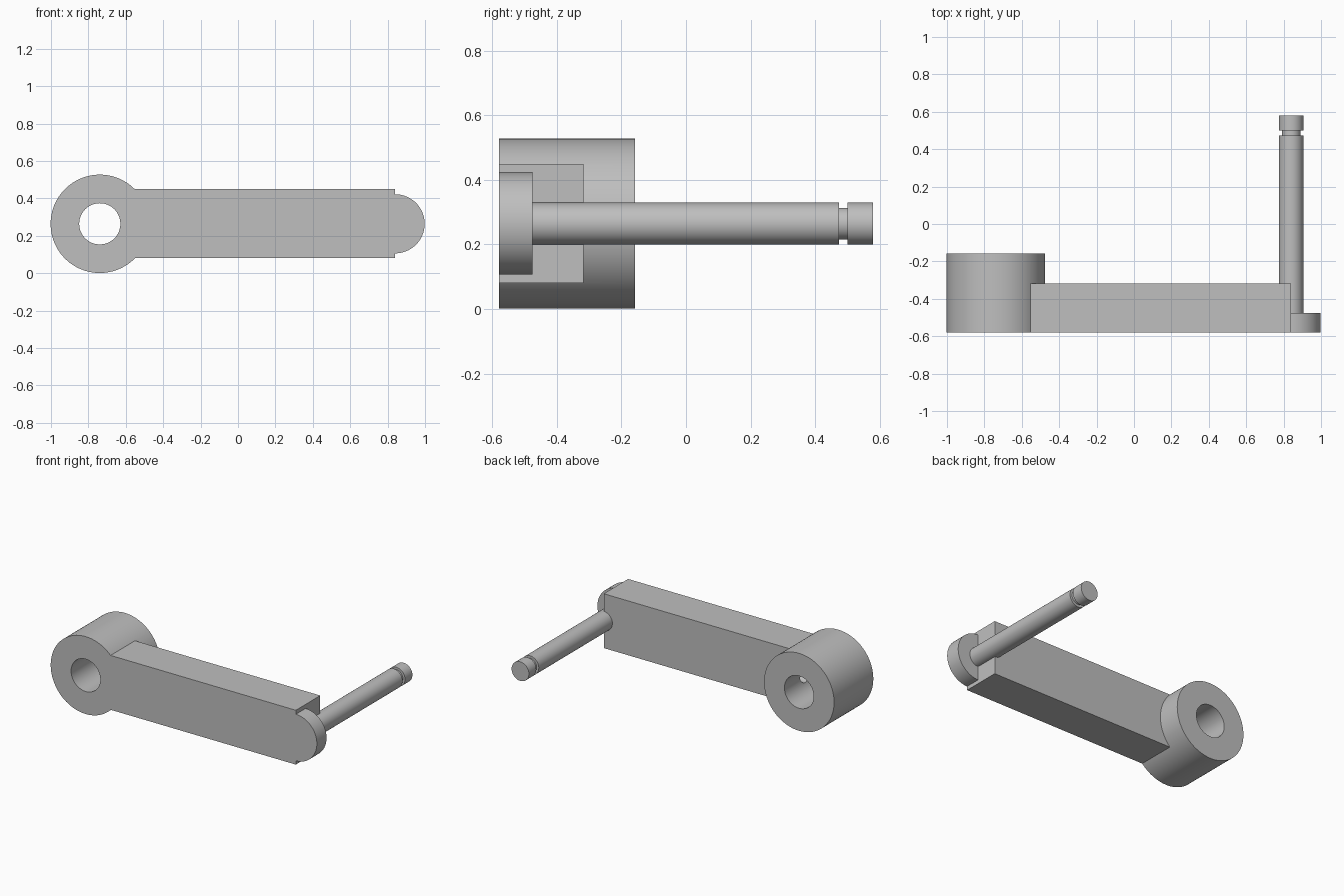
import bpy
import bmesh
import math
from mathutils import Matrix, Vector

cube = bpy.data.objects.get("Cube")
if cube:
    bpy.data.objects.remove(cube, do_unlink=True)

steel = bpy.data.materials.new("plain grey metal")
steel.use_nodes = True
grey = (0.52, 0.52, 0.52, 1)
steel.diffuse_color = grey
steel.node_tree.nodes["Principled BSDF"].inputs["Base Color"].default_value = grey

AXIS_Z = 0.264            # shared height of hub, arm and pin axes
HUB_X, PIN_X = -0.739, 0.84
FRONT, BACK = -0.579, 0.579


def add_object(name, bm):
    bmesh.ops.recalc_face_normals(bm, faces=bm.faces)
    mesh = bpy.data.meshes.new(name)
    bm.to_mesh(mesh)
    bm.free()
    mesh.materials.append(steel)
    obj = bpy.data.objects.new(name, mesh)
    bpy.context.collection.objects.link(obj)
    return obj


def cylinder(name, start, end, radius, segments=96):
    """Capped cylinder between two points."""
    start, end = Vector(start), Vector(end)
    turn = (end - start).to_track_quat('Z', 'Y').to_matrix().to_4x4()
    bm = bmesh.new()
    bmesh.ops.create_cone(bm, cap_ends=True, segments=segments, radius1=radius,
                          radius2=radius, depth=(end - start).length,
                          matrix=Matrix.Translation((start + end) / 2) @ turn)
    return add_object(name, bm)


def box(name, low, high):
    low, high = Vector(low), Vector(high)
    bm = bmesh.new()
    bmesh.ops.create_cube(bm, size=1, matrix=Matrix.Translation((low + high) / 2)
                          @ Matrix.Diagonal((*(high - low), 1)))
    return add_object(name, bm)


def combine(target, other, operation):
    """Apply a boolean and drop the helper."""
    mod = target.modifiers.new(operation.lower(), 'BOOLEAN')
    mod.operation, mod.solver, mod.object = operation, 'EXACT', other
    bpy.context.view_layer.objects.active = target
    bpy.ops.object.modifier_apply(modifier=mod.name)
    bpy.data.objects.remove(other, do_unlink=True)


def smooth(obj):
    bpy.ops.object.select_all(action='DESELECT')
    obj.select_set(True)
    bpy.context.view_layer.objects.active = obj
    bpy.ops.object.shade_smooth_by_angle(angle=math.radians(30))


# Crank arm with hub at one end and rounded boss at the other
arm = box("crank_arm", (-0.66, FRONT, 0.08), (PIN_X, -0.317, 0.449))
hub = cylinder("hub", (HUB_X, FRONT, AXIS_Z), (HUB_X, -0.158, AXIS_Z), 0.263)
boss = cylinder("boss", (PIN_X, FRONT, AXIS_Z), (PIN_X, -0.475, AXIS_Z), 0.158)
combine(arm, hub, 'UNION')
combine(arm, boss, 'UNION')

# Shaft bore and small blind hole in its wall
bore = cylinder("bore", (HUB_X, -0.8, AXIS_Z), (HUB_X, 0.1, AXIS_Z), 0.11)
blind_hole = cylinder("blind_hole", (HUB_X, -0.368, AXIS_Z), (-0.45, -0.368, AXIS_Z), 0.042, 32)
combine(arm, bore, 'DIFFERENCE')
combine(arm, blind_hole, 'DIFFERENCE')
smooth(arm)

# Pin with clip groove, turned from a radius and length profile
profile = [(0, -0.52), (0.065, -0.52), (0.065, 0.473), (0.049, 0.473),
           (0.049, 0.5), (0.065, 0.5), (0.065, BACK), (0, BACK)]
bm = bmesh.new()
points = [bm.verts.new((PIN_X + r, y, AXIS_Z)) for r, y in profile]
edges = [bm.edges.new(pair) for pair in zip(points, points[1:])]
bmesh.ops.spin(bm, geom=points + edges, cent=(PIN_X, 0, AXIS_Z), axis=(0, 1, 0),
               angle=math.tau, steps=64)
bmesh.ops.remove_doubles(bm, verts=bm.verts, dist=0.0001)
smooth(add_object("grooved_pin", bm))
